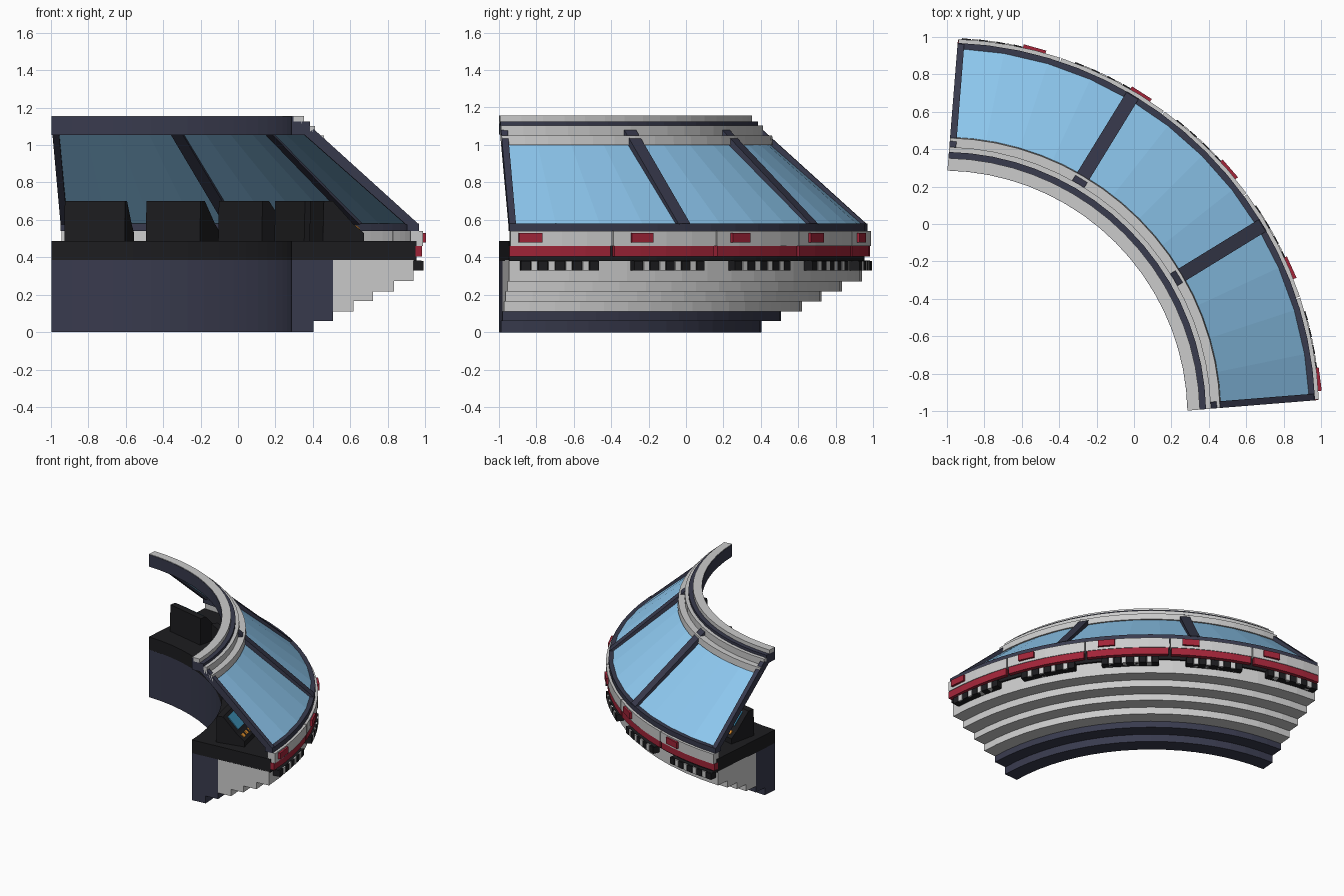
import bpy
from math import sin, cos, radians

if "Cube" in bpy.data.objects:
    bpy.data.objects.remove(bpy.data.objects["Cube"])

C = -1.11                 # arc centre sits at (C, C)
A0, A1 = 4.6, 85.4        # sector limits in degrees
HALF = (A1 - A0) / 2


def material(name, rgb):
    m = bpy.data.materials.new(name)
    m.diffuse_color = (*rgb, 1)
    m.use_nodes = True
    m.node_tree.nodes["Principled BSDF"].inputs["Base Color"].default_value = m.diffuse_color
    return m


NAVY = material("navy", (0.04, 0.043, 0.075))
BLACK = material("black", (0.012, 0.012, 0.014))
RED = material("red", (0.36, 0.018, 0.04))
GLASS = material("glass_blue", (0.28, 0.6, 0.9))
SCREEN = material("screen_blue", (0.05, 0.3, 0.5))
ORANGE = material("orange", (0.8, 0.3, 0.03))


def radius(r, deg):
    """Profile radius to true radius; the arc bulges slightly in the middle."""
    return r - 0.03 + 0.03 * (1 - ((deg - 45) / HALF) ** 2)


def make(name, sections, mat):
    """Skin a list of equal cross-sections and cap both ends."""
    n = len(sections[0])
    verts = [p for s in sections for p in s]
    faces = [list(range(n))[::-1], [len(verts) - n + i for i in range(n)]]
    for k in range(len(sections) - 1):
        for i in range(n):
            j = (i + 1) % n
            faces.append([k * n + i, k * n + j, (k + 1) * n + j, (k + 1) * n + i])
    me = bpy.data.meshes.new(name)
    me.from_pydata(verts, [], faces)
    ob = bpy.data.objects.new(name, me)
    bpy.context.collection.objects.link(ob)
    if mat:
        me.materials.append(mat)
    bpy.context.view_layer.objects.active = ob
    ob.select_set(True)
    bpy.ops.object.mode_set(mode='EDIT')
    bpy.ops.mesh.select_all(action='SELECT')
    bpy.ops.mesh.normals_make_consistent(inside=False)
    bpy.ops.object.mode_set(mode='OBJECT')
    ob.select_set(False)
    return ob


def sweep(name, profile, mat=None, a0=A0, a1=A1, n=18):
    """Sweep an (r, z) profile around the arc."""
    secs = []
    for k in range(n + 1):
        d = a0 + (a1 - a0) * k / n
        a = radians(d)
        secs.append([(C + radius(r, d) * cos(a), C + radius(r, d) * sin(a), z)
                     for r, z in profile])
    return make(name, secs, mat)


def prism(name, profile, mat, deg, width, shift=0):
    """Extrude an (r, z) profile straight along the tangent at an angle."""
    a = radians(deg)
    secs = []
    for t in (shift - width / 2, shift + width / 2):
        secs.append([(C + radius(r, deg) * cos(a) - t * sin(a),
                      C + radius(r, deg) * sin(a) + t * cos(a), z) for r, z in profile])
    return make(name, secs, mat)


def rect(r0, r1, z0, z1):
    return [(r0, z0), (r1, z0), (r1, z1), (r0, z1)]


# Stepped hull below the deck
sweep("inner_base", [(1.43, 0), (1.548, 0), (1.548, 0.06), (1.653, 0.06),
                     (1.653, 0.385), (1.43, 0.385)], NAVY)
sweep("stepped_hull", [(1.653, 0.11), (1.764, 0.11), (1.764, 0.165), (1.869, 0.165),
                       (1.869, 0.217), (1.98, 0.217), (1.98, 0.272), (2.085, 0.272),
                       (2.085, 0.385), (1.653, 0.385)])
sweep("deck", rect(1.43, 2.10, 0.38, 0.487), BLACK)

# Outer trim panels, lamps and vent strips
for k in range(5):
    start = 3 + 16.8 * k
    a, b = max(start, A0), min(start + 16.8, A1)
    sweep("trim_panel", rect(2.07, 2.135, 0.46, 0.54), None, a + 0.1, b - 0.1, 4)
    sweep("red_stripe", rect(2.09, 2.13, 0.405, 0.46), RED,
          a + (0.3 if k else 0), b - (0.3 if k < 4 else 0), 4)
    prism("red_lamp", rect(2.11, 2.15, 0.48, 0.53), RED, 7.6 + 16.65 * k, 0.125)
    s, e = start + 3.3, start + 14.6
    sweep("vent_strip", rect(2.08, 2.13, 0.33, 0.382), BLACK, s, e, 4)
    for i in range(9):
        mid = s + (e - s) * (i + 0.5) / 9
        prism("vent_block", rect(2.09, 2.14, 0.33, 0.38),
              None if i % 2 else BLACK, mid, 0.034 if i % 2 else 0.05)

# Sloping windows
sweep("window_sill", rect(2.05, 2.115, 0.54, 0.58), NAVY)
sweep("window_glass", [(2.09, 0.575), (1.535, 1.055), (1.515, 1.055), (2.07, 0.575)],
      GLASS, A0 + 0.3, A1 - 0.3, 12)
post = [(2.115, 0.575), (1.55, 1.085), (1.50, 1.055), (2.045, 0.575)]
third = (A1 - A0) / 3
for i in range(4):
    end = i in (0, 3)
    shift = {0: 0.018, 3: -0.018}.get(i, 0)
    prism("window_post", post, NAVY, A0 + third * i, 0.036 if end else 0.075, shift)

# Stepped roof header
sweep("header_inner", rect(1.43, 1.445, 1.055, 1.152), NAVY)
sweep("header_core", rect(1.44, 1.53, 1.055, 1.125), NAVY)
sweep("header_cap", rect(1.432, 1.497, 1.115, 1.156))
sweep("header_step", rect(1.53, 1.557, 1.05, 1.103))
sweep("header_ledge", [(1.588, 1.0), (1.61, 1.0), (1.605, 1.05), (1.535, 1.05)])

# Control consoles facing the windows
body = [(1.585, 0.48), (1.59, 0.70), (1.64, 0.70), (1.75, 0.58), (1.81, 0.53), (1.81, 0.48)]
for k in range(5):
    ang = A0 + (A1 - A0) * (k + 0.5) / 5
    prism("console", body, BLACK, ang, 0.33)
    prism("console_screen", [(1.655, 0.68), (1.66, 0.688), (1.742, 0.598), (1.737, 0.59)],
          SCREEN, ang, 0.24)
    for t in (-0.12, -0.06, 0, 0.06, 0.12):
        prism("console_button", [(1.765, 0.565), (1.772, 0.573), (1.797, 0.552), (1.79, 0.545)],
              ORANGE, ang, 0.03, t)
